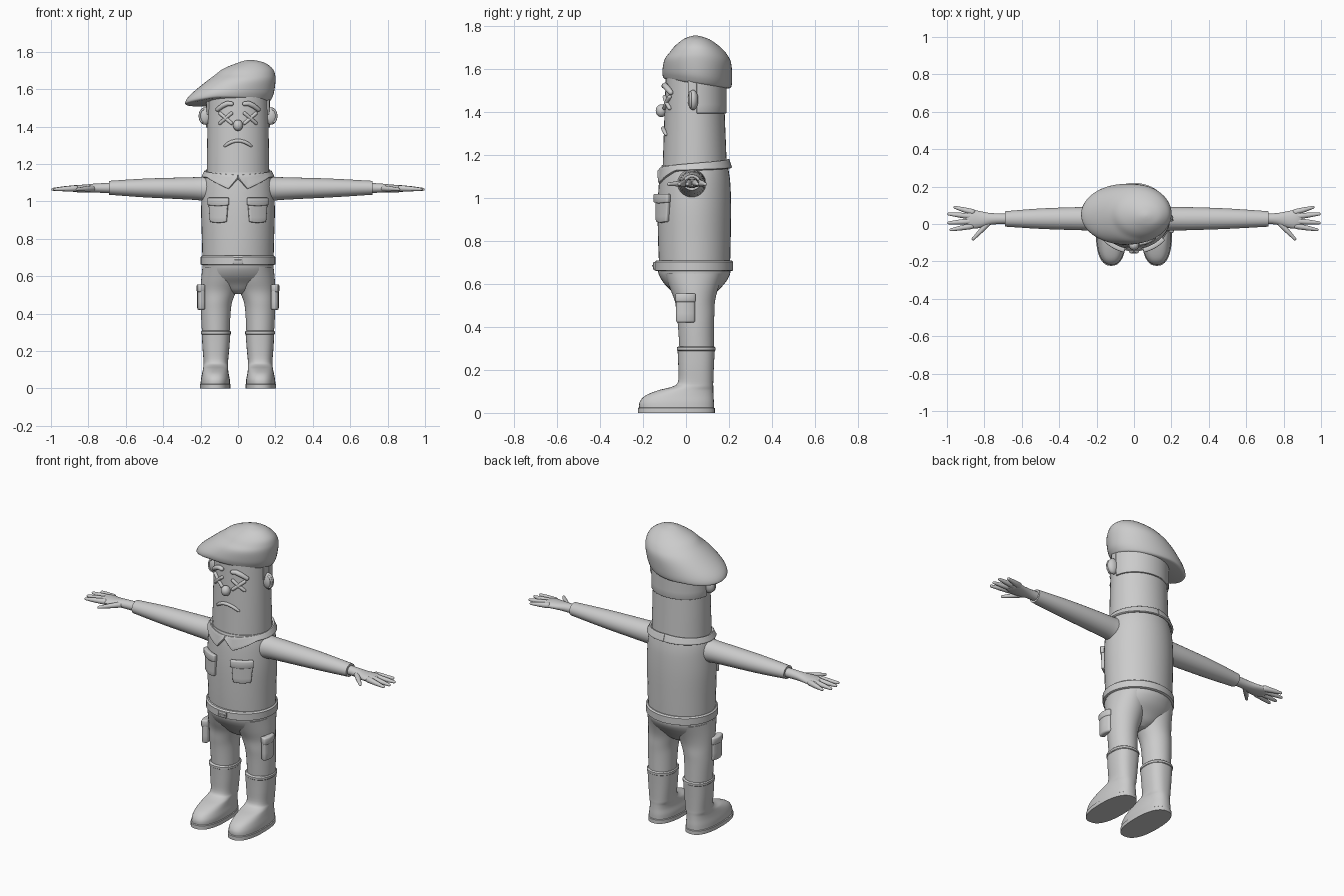
import bpy, bmesh, math
from mathutils import Vector

if "Cube" in bpy.data.objects:
    bpy.data.objects.remove(bpy.data.objects["Cube"])

grey = bpy.data.materials.new("plain grey")
grey.diffuse_color = (0.6, 0.6, 0.6, 1)
grey.use_nodes = True
grey.node_tree.nodes["Principled BSDF"].inputs["Base Color"].default_value = grey.diffuse_color


def finish(name, bm, angle=40):
    bmesh.ops.recalc_face_normals(bm, faces=bm.faces)
    me = bpy.data.meshes.new(name)
    bm.to_mesh(me)
    bm.free()
    ob = bpy.data.objects.new(name, me)
    bpy.context.collection.objects.link(ob)
    me.materials.append(grey)
    bpy.ops.object.select_all(action='DESELECT')
    ob.select_set(True)
    bpy.context.view_layer.objects.active = ob
    bpy.ops.object.shade_smooth_by_angle(angle=math.radians(angle))
    return ob


def skin(name, sections, angle=40):
    """Join closed sections into a capped solid."""
    bm = bmesh.new()
    rows = [[bm.verts.new(p) for p in s] for s in sections]
    n = len(rows[0])
    for a, b in zip(rows, rows[1:]):
        for i in range(n):
            j = (i + 1) % n
            bm.faces.new((a[i], a[j], b[j], b[i]))
    bm.faces.new(rows[0])
    bm.faces.new(rows[-1])
    return finish(name, bm, angle)


def smooth(keys, steps):
    """Catmull-Rom interpolation of section parameters."""
    out = []
    for i in range(len(keys) - 1):
        p = [keys[max(0, min(len(keys) - 1, i + d))] for d in (-1, 0, 1, 2)]
        for s in range(steps):
            t = s / steps
            out.append([0.5 * (2 * b + (c - a) * t + (2 * a - 5 * b + 4 * c - d) * t * t
                               + (3 * b - a - 3 * c + d) * t ** 3) for a, b, c, d in zip(*p)])
    return out + [list(keys[-1])]


def loft(name, keys, axis='z', n=40, steps=4, power=2.0, side=1, warp=None, angle=40):
    """keys: (position, low a, high a, low b, high b) along an axis."""
    secs = []
    for h, a0, a1, b0, b1 in smooth(keys, steps):
        sec = []
        for i in range(n):
            c, s = math.cos(math.tau * i / n), math.sin(math.tau * i / n)
            c = math.copysign(abs(c) ** (2 / power), c)
            s = math.copysign(abs(s) ** (2 / power), s)
            a, b = (a0 + a1) / 2 + (a1 - a0) / 2 * c, (b0 + b1) / 2 + (b1 - b0) / 2 * s
            p = Vector((a, b, h)) if axis == 'z' else Vector((h, a, b))
            p.x *= side
            sec.append(warp(p) if warp else p)
        secs.append(sec)
    return skin(name, secs, angle)


def tube(name, pts, radii, n=12):
    """Round-ended tube through points."""
    pts = [Vector(p) for p in pts]
    d0, d1 = (pts[0] - pts[1]).normalized(), (pts[-1] - pts[-2]).normalized()
    ends = ((0.98, 0.2), (0.8, 0.6), (0.45, 0.89))
    path = [(pts[0] + d0 * radii[0] * e, radii[0] * r) for e, r in ends]
    path += list(zip(pts, radii))
    path += [(pts[-1] + d1 * radii[-1] * e, radii[-1] * r) for e, r in reversed(ends)]
    secs = []
    for i, (p, r) in enumerate(path):
        t = path[min(i + 1, len(path) - 1)][0] - path[max(i - 1, 0)][0]
        u = t.cross(Vector((0.01, 0.3, 1))).normalized()
        v = t.cross(u).normalized()
        secs.append([p + r * (u * math.cos(math.tau * k / n) + v * math.sin(math.tau * k / n)) for k in range(n)])
    return skin(name, secs, 60)


def patch(name, f, nu, nv, thick, bevel=0.005):
    """Thick sheet from a surface function of u and v."""
    bm = bmesh.new()
    g = [[bm.verts.new(f(i / nu, j / nv)) for j in range(nv + 1)] for i in range(nu + 1)]
    for i in range(nu):
        for j in range(nv):
            bm.faces.new((g[i][j], g[i + 1][j], g[i + 1][j + 1], g[i][j + 1]))
    ob = finish(name, bm)
    m = ob.modifiers.new("thickness", 'SOLIDIFY')
    m.thickness, m.offset = thick, 0
    m = ob.modifiers.new("soft_edge", 'BEVEL')
    m.width, m.segments, m.limit_method = bevel, 2, 'ANGLE'
    m.angle_limit = math.radians(50)
    return ob


def ball(name, loc, r):
    bm = bmesh.new()
    bmesh.ops.create_uvsphere(bm, u_segments=24, v_segments=14, radius=1)
    for v in bm.verts:
        v.co = Vector(a * b for a, b in zip(v.co, r)) + Vector(loc)
    return finish(name, bm, 60)


def face_y(x, a=0.163, b=0.14, cy=0.04):
    return cy - b * math.sqrt(max(0, 1 - (x / a) ** 2))


# torso, belt and head
loft("torso", [(0.68, -.19, .19, -.125, .205), (0.8, -.193, .193, -.13, .208), (0.95, -.197, .197, -.132, .21),
               (1.06, -.192, .192, -.127, .207), (1.12, -.184, .184, -.12, .2), (1.155, -.172, .172, -.112, .193)])
loft("belt", [(0.66, -.192, .192, -.138, .212), (0.664, -.2, .2, -.146, .22), (0.703, -.2, .2, -.146, .22),
              (0.71, -.192, .192, -.138, .212)], steps=1)
loft("head", [(1.1, -.168, .168, -.11, .192), (1.25, -.166, .166, -.105, .186), (1.4, -.163, .163, -.1, .18),
              (1.6, -.158, .158, -.093, .173)])
patch("buckle", lambda u, v: Vector((-.027 + .054 * u, face_y(-.027 + .054 * u, .2, .183, .037), .668 + .034 * v)),
      4, 2, 0.016, 0.003)
patch("buckle_bar", lambda u, v: Vector((-.02 + .04 * u, -.154, .681 + .008 * v)), 2, 1, 0.009, 0.002)


# beret, slumped to one side with its rim lower at the back
def beret_tilt(p):
    k = max(0, min(1, (1.68 - p.z) / 0.14))
    p.z += k * (-0.15 * (p.y - 0.05) + 0.12 * min(0, p.x + 0.12) + 0.008)
    return p


loft("beret", [(1.525, -.262, .166, -.1, .2), (1.535, -.283, .176, -.108, .211), (1.57, -.262, .191, -.11, .215),
               (1.635, -.178, .2, -.1, .21), (1.675, -.125, .199, -.078, .187), (1.71, -.078, .185, -.05, .152),
               (1.74, -.005, .146, -.012, .108), (1.753, .035, .1, .02, .07), (1.757, .06, .07, .04, .05)],
     n=48, warp=beret_tilt, angle=50)


# wrapped strips around head: angle 0 = front, pi = back
def wrap(t, z, a, b):
    return Vector((a * math.sin(t), 0.04 - b * math.cos(t), z))


patch("hair", lambda u, v: wrap(math.pi * (0.52 + 0.96 * u), 1.395 + .165 * v, .164, .142), 40, 4, 0.014, 0.003)
for s in (-1, 1):
    patch("sideburn", lambda u, v: wrap(s * math.pi * (0.43 + 0.09 * u), 1.465 + .1 * v, .164, .142), 4, 3, 0.012, 0.003)


# collar: band with two pointed flaps at the front
def collar_point(s):
    def f(u, v):
        t = math.pi * u ** 1.4
        q = t / math.pi
        top = 1.14 + .042 * q
        tip = 0.27
        low = 1.125 - .06 * t / tip if t < tip else 1.065 + min(1, (t - tip) / 0.75) * .055 + .02 * q
        low = min(low, top - 0.012)
        k = 1 - v
        return wrap(s * t, low + (top - low) * v, .174 + .016 * k, .155 + .014 * k)
    return f


for s in (-1, 1):
    patch("collar", collar_point(s), 48, 4, 0.012, 0.003)

for s in (-1, 1):
    # face details
    ball("ear", (s * .176, .033, 1.457), (.034, .024, .047))
    tube("ear_rim", [(s * (.185 + .02 * math.cos(a)), .02, 1.457 + .035 * math.sin(a))
                     for a in [i * .3 - 1.2 for i in range(10)]], [.006] * 10, 8)
    brow = [(.035, 1.522), (.055, 1.524), (.08, 1.513), (.108, 1.492)]
    tube("eyebrow", [(s * x, face_y(x) - .006, z) for x, z in brow], [.012, .014, .014, .012])
    for d in (-1, 1):
        bar = [(.066 + .03 * k, 1.445 + d * .026 * k) for k in (-1, -.5, 0, .5, 1)]
        tube("eye_cross", [(s * x, face_y(x) - .003, z) for x, z in bar], [.0095] * 5)

    # chest pocket with flap
    def pocket(u, v, z0=.89, z1=1.0, w0=.042, w1=.05, off=.008):
        x = s * (.103 + (2 * u - 1) * (w0 + (w1 - w0) * v))
        dip = .012 * (1 - abs(2 * u - 1)) * (1 - v)
        return Vector((x, face_y(x, .197, .17, .038) - off, z0 + (z1 - z0) * v - dip * .4))
    patch("chest_pocket", pocket, 8, 4, 0.022)
    patch("chest_pocket_flap", lambda u, v: pocket(u, v, .98, 1.02, .054, .054, .014), 8, 2, 0.024)

    # sleeve and hand
    cuff = .72 if s > 0 else .69
    loft("sleeve", [(.13, -.05, .1, .985, 1.145), (.19, -.036, .092, 1.004, 1.132), (.3, -.033, .09, 1.012, 1.128),
                    (.5, -.026, .083, 1.022, 1.122), (cuff, -.014, .068, 1.036, 1.11)], 'x', 28, side=s)
    loft("hand", [(cuff - .03, .0, .056, 1.045, 1.1), (.76, -.003, .058, 1.047, 1.096), (.82, -.02, .068, 1.048, 1.09),
                  (.87, -.025, .078, 1.05, 1.088), (.9, -.012, .07, 1.057, 1.08)], 'x', 20, side=s)
    for x0, y0, x1, y1 in ((.865, .064, .957, .089), (.88, .042, .99, .053), (.88, .014, .99, .006),
                           (.87, -.011, .978, -.031), (.77, .015, .86, -.08)):
        tube("finger", [(s * (x0 + (x1 - x0) * t), y0 + (y1 - y0) * t, 1.07 - .005 * t) for t in (0, .5, 1)],
             [.017, .0135, .008])

    # trouser leg and its side pocket
    loft("trouser_leg", [(.29, .045, .192, -.03, .13), (.4, .04, .198, -.037, .13), (.46, .032, .199, -.044, .132),
                         (.52, .01, .199, -.052, .135), (.58, -.01, .197, -.075, .15), (.65, -.01, .19, -.1, .175)], side=s)
    patch("leg_pocket", lambda u, v: Vector((s * (.2 - .012 * (2 * u - 1) ** 2), -.042 + .08 * u, .42 + .135 * v)),
          6, 3, 0.036, 0.01)
    patch("leg_pocket_flap", lambda u, v: Vector((s * (.202 - .012 * (2 * u - 1) ** 2), -.044 + .084 * u, .515 + .042 * v)),
          6, 2, 0.038, 0.008)

    # boot, sole and top band
    loft("boot", [(.02, .044, .2, -.218, .13), (.05, .044, .198, -.216, .13), (.08, .05, .192, -.19, .128),
                  (.105, .053, .187, -.13, .127), (.122, .053, .185, -.065, .127), (.145, .053, .184, -.037, .127),
                  (.22, .046, .19, -.036, .13), (.305, .04, .194, -.04, .135)], power=2.4, side=s)
    loft("sole", [(0, .04, .204, -.224, .134), (.022, .04, .204, -.224, .134), (.026, .046, .198, -.216, .128)],
         power=2.4, steps=1, side=s)
    loft("boot_band", [(.288, .042, .194, -.038, .133), (.292, .038, .198, -.043, .138), (.304, .038, .198, -.043, .138),
                       (.309, .043, .193, -.037, .132)], power=2.3, steps=1, side=s)

# seat of the trousers
loft("trouser_seat", [(.505, -.03, .03, .0, .08), (.525, -.09, .09, -.03, .11), (.56, -.155, .155, -.06, .14),
                      (.6, -.185, .185, -.1, .178), (.64, -.19, .19, -.125, .203), (.67, -.19, .19, -.132, .208)])

# nose and frowning mouth
ball("nose", (0, -.115, 1.407), (.026, .026, .03))
mouth = [(-.07 + .0175 * i, 1.325 - .028 * abs(i / 4 - 1) ** 2) for i in range(9)]
tube("mouth", [(x, face_y(x, .165, .143) - .004, z) for x, z in mouth], [.007] + [.0095] * 7 + [.007])
